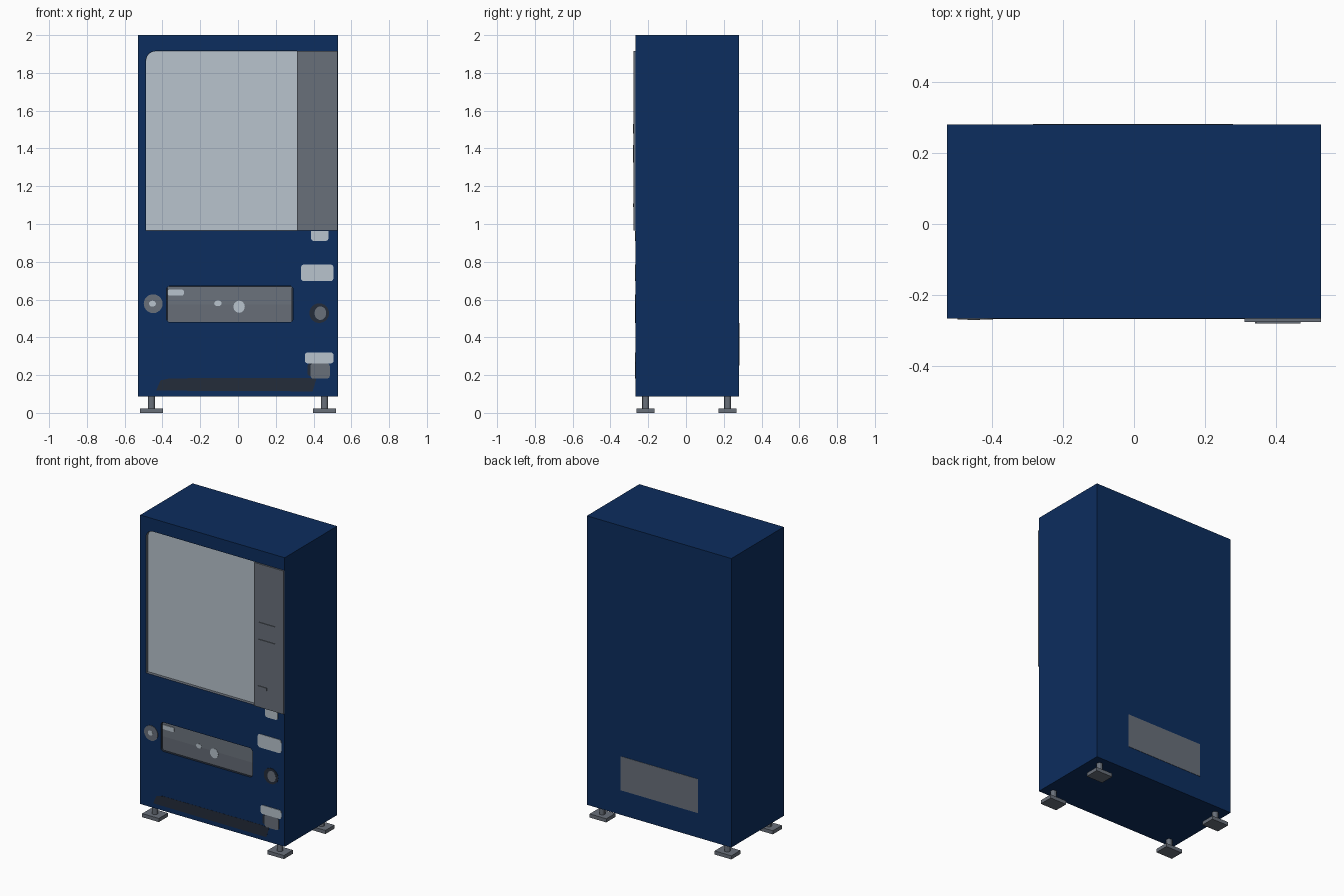
import bpy, bmesh, math

if "Cube" in bpy.data.objects:
    bpy.data.objects.remove(bpy.data.objects["Cube"])

FRONT, BACK = -0.267, 0.281


def material(name, rgb):
    lin = [((c / 255 + 0.055) / 1.055) ** 2.4 if c > 10 else c / 255 / 12.92 for c in rgb]
    m = bpy.data.materials.new(name)
    m.diffuse_color = (*lin, 1)
    m.use_nodes = True
    m.node_tree.nodes["Principled BSDF"].inputs["Base Color"].default_value = m.diffuse_color
    return m


BLUE = material("navy_paint", (12, 45, 94))
GLASS = material("pale_glass", (184, 196, 205))
GREY = material("grey_metal", (105, 112, 122))
DARK = material("dark_plastic", (36, 44, 58))


def add_object(name, bm, *mats):
    bmesh.ops.recalc_face_normals(bm, faces=bm.faces)
    me = bpy.data.meshes.new(name)
    bm.to_mesh(me)
    bm.free()
    for m in mats:
        me.materials.append(m)
    ob = bpy.data.objects.new(name, me)
    bpy.context.collection.objects.link(ob)
    return ob


def prism(name, outline, y0, y1, mat):
    """Extrude an (x, z) outline from y0 to y1."""
    bm = bmesh.new()
    f = bm.faces.new([bm.verts.new((x, y0, z)) for x, z in outline])
    r = bmesh.ops.extrude_face_region(bm, geom=[f])
    verts = [g for g in r["geom"] if isinstance(g, bmesh.types.BMVert)]
    bmesh.ops.translate(bm, verts=verts, vec=(0, y1 - y0, 0))
    return add_object(name, bm, mat)


def rect(x0, x1, z0, z1, radii=(0, 0, 0, 0), n=6):
    """Rectangle with corner radii: bottom left, bottom right, top right, top left."""
    if not isinstance(radii, tuple):
        radii = (radii,) * 4
    pts = []
    corners = [(x0, z0, 1, 1), (x1, z0, -1, 1), (x1, z1, -1, -1), (x0, z1, 1, -1)]
    for i, ((x, z, sx, sz), r) in enumerate(zip(corners, radii)):
        if r == 0:
            pts.append((x, z))
            continue
        for k in range(n + 1):
            a = math.pi + math.pi / 2 * (i + k / n)
            pts.append((x + sx * r + r * math.cos(a), z + sz * r + r * math.sin(a)))
    return pts


def ellipse(x, z, rx, rz, n=24):
    return [(x + rx * math.cos(2 * math.pi * i / n), z + rz * math.sin(2 * math.pi * i / n))
            for i in range(n)]


def plate(name, outline, mat, thick=0.003, base=FRONT):
    return prism(name, outline, base - thick, base + 0.004, mat)


# Cabinet with recesses for the window and the delivery opening
cabinet = prism("cabinet", rect(-0.529, 0.529, 0.087, 2.0), FRONT, BACK, BLUE)
cabinet.data.materials.append(GREY)
cabinet.data.materials.append(DARK)
openings = [rect(-0.487, 0.33, 0.966, 1.915, (0, 0, 0, 0.05)),
            rect(-0.378, 0.292, 0.48, 0.672, 0.02)]
for outline in openings:
    cutter = prism("opening_cutter", outline, -0.4, FRONT + 0.024, BLUE)
    cutter.hide_render = True
    mod = cabinet.modifiers.new("opening", "BOOLEAN")
    mod.operation, mod.solver, mod.object = "DIFFERENCE", "EXACT", cutter
    bpy.context.view_layer.objects.active = cabinet
    bpy.ops.object.modifier_apply(modifier=mod.name)
    bpy.data.objects.remove(cutter)
for p in cabinet.data.polygons:
    c = p.center
    inside = FRONT + 0.002 < c.y < -0.2 and abs(c.x) < 0.52 and 0.1 < c.z < 1.98
    p.material_index = (1 if c.z > 0.9 else 2) if inside else 0

# Display window
prism("window_glass", rect(-0.486, 0.32, 0.967, 1.914, (0, 0, 0, 0.05)),
      FRONT + 0.02, FRONT + 0.028, GLASS)

# Control panel with raised display, card reader and button
prism("control_panel", rect(0.312, 0.528, 0.966, 1.915), -0.277, -0.235, GREY)
plate("price_display", rect(0.345, 0.47, 1.48, 1.53), GREY, 0.004, -0.277)
plate("card_reader", rect(0.345, 0.47, 1.325, 1.417), GREY, 0.004, -0.277)
plate("panel_button", rect(0.342, 0.405, 1.09, 1.108), GREY, 0.004, -0.277)

# Delivery flap, creased along the middle
bm = bmesh.new()
profile = [(-0.254, 0.482), (-0.258, 0.575), (-0.254, 0.67), (-0.24, 0.67), (-0.24, 0.482)]
face = bm.faces.new([bm.verts.new((-0.373, y, z)) for y, z in profile])
ext = bmesh.ops.extrude_face_region(bm, geom=[face])
bmesh.ops.translate(bm, vec=(0.66, 0, 0),
                    verts=[g for g in ext["geom"] if isinstance(g, bmesh.types.BMVert)])
add_object("delivery_flap", bm, GREY)
plate("flap_label", rect(-0.373, -0.287, 0.622, 0.652, 0.008), GLASS, 0.002, -0.257)
plate("flap_sticker_small", ellipse(-0.106, 0.58, 0.02, 0.015), GLASS, 0.002, -0.257)
plate("flap_sticker_round", ellipse(0.006, 0.562, 0.03, 0.032), GLASS, 0.002, -0.257)

# Front labels
plate("coin_label", rect(0.386, 0.48, 0.91, 0.964, (0.018, 0.018, 0, 0)), GLASS)
plate("info_label", rect(0.333, 0.506, 0.697, 0.786, 0.018), GLASS)
plate("return_label", rect(0.354, 0.506, 0.262, 0.32, 0.015), GLASS)

# Round badge on the left and lock on the right
plate("round_badge", ellipse(-0.449, 0.578, 0.05, 0.05), GREY)
plate("badge_centre", ellipse(-0.453, 0.578, 0.018, 0.016), GLASS, 0.004)
plate("lock_ring", ellipse(0.43, 0.528, 0.052, 0.052), DARK)
plate("lock_core", ellipse(0.436, 0.528, 0.031, 0.036), GREY, 0.004)

# Coin return and kick plate
plate("coin_return_frame", rect(0.368, 0.48, 0.195, 0.262, 0.015), DARK, 0.002)
plate("coin_return", rect(0.384, 0.486, 0.182, 0.262, 0.015), GREY)
plate("kick_plate", [(-0.434, 0.118), (0.395, 0.114), (0.415, 0.18), (0.36, 0.186),
                     (-0.36, 0.183), (-0.41, 0.172)], DARK, 0.001)

# Rear vent
prism("rear_vent", rect(-0.285, 0.28, 0.25, 0.475), BACK - 0.01, BACK + 0.002, GREY)

# Four levelling feet
for sx, side in ((-1, "left"), (1, "right")):
    for y, end in ((-0.214, "front"), (0.22, "back")):
        x = sx * 0.458
        prism(f"{end}_{side}_foot_pad", rect(x - 0.061, x + 0.061, 0, 0.024),
              y - 0.047, y + 0.047, GREY)
        bpy.ops.mesh.primitive_cylinder_add(vertices=12, radius=0.019, depth=0.08,
                                            location=(x, y, 0.058))
        stem = bpy.context.object
        stem.name = f"{end}_{side}_foot_stem"
        stem.data.materials.append(GREY)
        bpy.ops.object.shade_smooth_by_angle()
